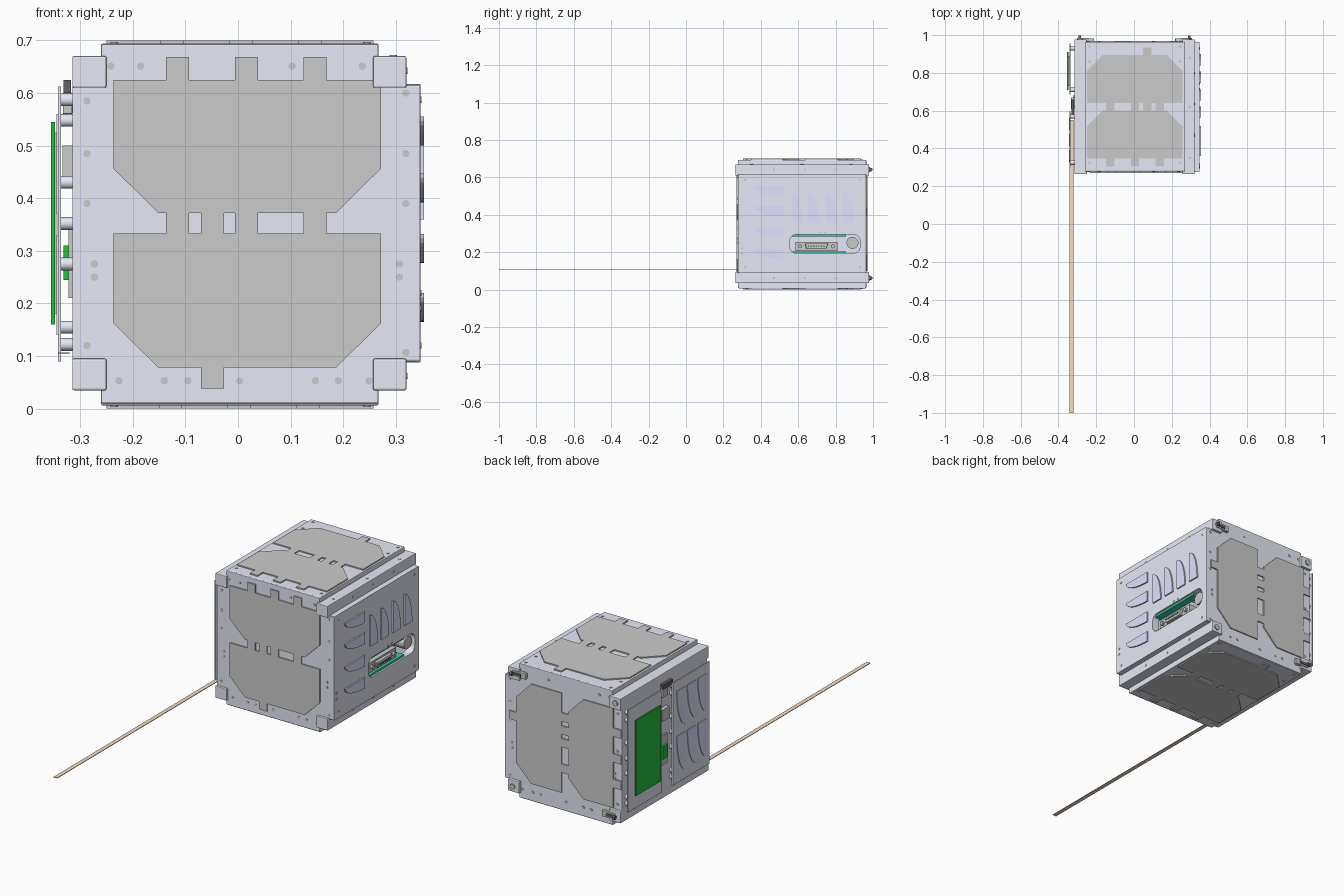
import bpy, bmesh, math
from mathutils import Vector, Matrix

if "Cube" in bpy.data.objects:
    bpy.data.objects.remove(bpy.data.objects["Cube"])

X, Y, Z = Vector((1, 0, 0)), Vector((0, 1, 0)), Vector((0, 0, 1))

def material(name, rgb):
    m = bpy.data.materials.new(name)
    m.diffuse_color = (*rgb, 1)
    m.use_nodes = True
    m.node_tree.nodes["Principled BSDF"].inputs["Base Color"].default_value = m.diffuse_color
    return m

ALLOY = material("alloy", (0.79, 0.82, 0.93))
VIOLET = material("violet", (0.75, 0.75, 1.0))
GREEN = material("board_green", (0.02, 0.52, 0.05))
TEAL = material("board_teal", (0.05, 0.6, 0.4))
COPPER = material("copper", (0.92, 0.72, 0.54))
BLACK = material("black", (0.12, 0.12, 0.13))

def finish(name, bm, mat=None, bevel=0, smooth=False):
    bmesh.ops.recalc_face_normals(bm, faces=bm.faces)
    me = bpy.data.meshes.new(name)
    bm.to_mesh(me)
    bm.free()
    ob = bpy.data.objects.new(name, me)
    bpy.context.collection.objects.link(ob)
    if mat:
        me.materials.append(mat)
    if bevel:
        b = ob.modifiers.new("edge", 'BEVEL')
        b.width, b.segments = bevel, 2
    if smooth:
        bpy.context.view_layer.objects.active = ob
        bpy.ops.object.select_all(action='DESELECT')
        ob.select_set(True)
        bpy.ops.object.shade_smooth_by_angle(angle=math.radians(35))
    return ob

def box(name, x, y, z, mat=None, bevel=0):
    bm = bmesh.new()
    size = [b - a for a, b in (x, y, z)]
    mid = [(a + b) / 2 for a, b in (x, y, z)]
    bmesh.ops.create_cube(bm, size=1, matrix=Matrix.Translation(mid) @ Matrix.Diagonal((*size, 1)))
    return finish(name, bm, mat, bevel)

def prism(name, loops, org, u, v, n, depth, mat=None, bevel=0):
    """Extrude flat outlines, drawn on axes u and v, along n."""
    bm = bmesh.new()
    org = Vector(org)
    for loop in loops:
        f = bm.faces.new([bm.verts.new(org + u * a + v * b) for a, b in loop])
        ext = bmesh.ops.extrude_face_region(bm, geom=[f], use_keep_orig=True)
        bmesh.ops.translate(bm, vec=n * depth, verts=[e for e in ext["geom"] if isinstance(e, bmesh.types.BMVert)])
    return finish(name, bm, mat, bevel)

def rods(name, centres, axis, r, length, mat=None, sides=20):
    """Cylinders starting at each centre and running along axis."""
    bm = bmesh.new()
    rot = axis.to_track_quat('Z', 'Y').to_matrix().to_4x4()
    for c in centres:
        bmesh.ops.create_cone(bm, cap_ends=True, segments=sides, radius1=r, radius2=r, depth=length,
                              matrix=Matrix.Translation(Vector(c) + axis * length / 2) @ rot)
    return finish(name, bm, mat, smooth=True)

def rect(a, b, c, d):
    return [(a, c), (b, c), (b, d), (a, d)]

def rounded(a, b, c, d, r, steps=6):
    pts = []
    for i, (cx, cy) in enumerate([(b - r, d - r), (a + r, d - r), (a + r, c + r), (b - r, c + r)]):
        for k in range(steps + 1):
            t = math.pi / 2 * (i + k / steps)
            pts.append((cx + r * math.cos(t), cy + r * math.sin(t)))
    return pts

def sail(corner, du, dv, steps=10):
    """Quarter ellipse with its square corner at the given point."""
    arc = [(corner[0] + du * math.cos(math.pi / 2 * k / steps),
            corner[1] + dv * math.sin(math.pi / 2 * k / steps)) for k in range(steps + 1)]
    return [corner] + arc

# corner rails along y
for i, x in enumerate([(-0.315, -0.25), (0.257, 0.32)]):
    for j, z in enumerate([(0.035, 0.095), (0.61, 0.67)]):
        box(f"rail_{i}{j}", x, (0.265, 0.978), z, ALLOY, 0.003)
        cx, cz = (-0.287, 0.293)[i], (0.062, 0.642)[j]
        if i == j == 0 or i == j == 1:
            # deployment switch on two opposite rear corners
            s = 1 if i else -1
            box(f"switch_body_{i}", sorted((cx, cx - 0.075 * s)), (0.966, 0.982), (cz - 0.015, cz + 0.015), None, 0.002)
            box(f"switch_lever_{i}", sorted((cx, cx - 0.05 * s)), (0.982, 0.986), (cz - 0.007, cz + 0.007), BLACK)
            rods(f"switch_roller_{i}", [(cx - 0.006, 0.988, cz)], X, 0.010, 0.012, BLACK)
        else:
            rods(f"rail_foot_{j}", [(cx, 0.978, cz)], Y, 0.014, 0.006)

# front and back cross-shaped plates
CROSS = [(-0.315, 0.09), (-0.26, 0.09), (-0.26, 0.01), (0.267, 0.01), (0.267, 0.09), (0.347, 0.09),
         (0.347, 0.615), (0.267, 0.615), (0.267, 0.693), (-0.26, 0.693), (-0.26, 0.615), (-0.315, 0.615)]
prism("front_plate", [CROSS], (0, 0.277, 0), X, Z, Y, 0.022, ALLOY, 0.003)
prism("back_plate", [CROSS], (0, 0.942, 0), X, Z, Y, 0.022, ALLOY, 0.003)

# top and bottom plates, left wall
box("top_plate", (-0.26, 0.267), (0.283, 0.96), (0.66, 0.694), ALLOY, 0.003)
box("bottom_plate", (-0.26, 0.267), (0.283, 0.96), (0.006, 0.04), ALLOY, 0.003)
box("left_wall", (-0.315, -0.295), (0.29, 0.955), (0.09, 0.615), ALLOY)

# right panel with its access slot
panel = box("right_panel", (0.31, 0.347), (0.283, 0.96), (0.088, 0.617), ALLOY)
cutter = prism("slot_cutter", [rounded(0.555, 0.93, 0.195, 0.295, 0.035)], (0.25, 0, 0), Y, Z, X, 0.2)
cutter.hide_render = True
cutter.hide_viewport = True
cut = panel.modifiers.new("slot", 'BOOLEAN')
cut.operation, cut.object = 'DIFFERENCE', cutter

# solar cell pair: two clipped rectangles, contact tabs and bridges
def clipped(top, bot):
    return [(-0.254, top), (-0.254, bot + 0.084), (-0.169, bot), (0.169, bot), (0.254, bot + 0.084), (0.254, top)]

CELLS = [clipped(0.272, 0.019), clipped(-0.020, -0.275)]
for c in (-0.1325, -0.0015, 0.129):
    CELLS += [rect(c - 0.022, c + 0.022, 0.272, 0.315), rect(c - 0.022, c + 0.022, -0.020, 0.019)]
CELLS += [rect(-0.0875, -0.0445, -0.020, 0.019), rect(-0.0875, -0.0445, -0.315, -0.275)]
for name, org, v, n in [("front", (0.0175, 0.277, 0.353), Z, -Y), ("back", (0.004, 0.964, 0.353), -X, Y),
                        ("top", (0.004, 0.62, 0.694), -Y, Z), ("bottom", (0.004, 0.62, 0.006), -Y, -Z)]:
    prism(name + "_solar_cells", CELLS, org, v.cross(n), v, n, 0.006)

# sail-shaped spring fins on the right panel
fins = [sail((0.52, z), -0.16, -0.055) for z in (0.555, 0.447, 0.332, 0.22)]
fins += [sail((y, 0.36), 0.06, 0.16) for y in (0.563, 0.653, 0.747, 0.84)]
prism("right_fins", fins, (0.345, 0, 0), Y, Z, X, 0.009, VIOLET)

# connector board behind the slot
box("slot_board", (0.08, 0.338), (0.555, 0.855), (0.193, 0.205), TEAL)
box("slot_board_top", (0.30, 0.338), (0.555, 0.855), (0.284, 0.296), TEAL)
box("connector_body", (0.20, 0.325), (0.585, 0.81), (0.206, 0.256))
prism("connector_shell", [[(0.635, 0.247), (0.645, 0.217), (0.75, 0.217), (0.76, 0.247)]],
      (0.32, 0, 0), Y, Z, X, 0.02, None, 0.004)
rods("connector_pins", [(0.34, 0.655 + 0.014 * k, 0.232) for k in range(7)], X, 0.004, 0.004, BLACK, 10)
rods("connector_posts", [(0.32, y, 0.232) for y in (0.61, 0.785)], X, 0.011, 0.018, None, 6)
rods("slot_barrel", [(0.12, 0.89, 0.25)], X, 0.032, 0.215)

# left outer plates on standoffs
box("left_rear_plate", (-0.342, -0.336), (0.685, 0.955), (0.09, 0.612), ALLOY)
box("left_front_plate", (-0.342, -0.336), (0.30, 0.595), (0.09, 0.612), ALLOY)
box("left_rear_board", (-0.355, -0.348), (0.71, 0.91), (0.16, 0.545), GREEN)
box("left_board_spacer", (-0.348, -0.342), (0.73, 0.89), (0.18, 0.525))
rods("left_standoffs", [(-0.337, y, z) for y in (0.325, 0.57, 0.71, 0.93)
                        for z in (0.122, 0.155, 0.275, 0.352, 0.43, 0.548, 0.587)], X, 0.012, 0.025, ALLOY)
left_fins = [sail((0.325 + 0.085 * k, z), 0.07, -0.19) for k in range(3) for z in (0.56, 0.33)]
prism("left_fins", left_fins, (-0.341, 0, 0), Y, Z, -X, 0.004, VIOLET)

# small parts in the gap between the left plates
box("gap_switch", (-0.333, -0.315), (0.62, 0.66), (0.56, 0.60), None, 0.002)
box("gap_switch_button", (-0.332, -0.317), (0.58, 0.66), (0.60, 0.625), BLACK)
box("gap_bracket", (-0.334, -0.315), (0.61, 0.67), (0.44, 0.50))
box("gap_holder", (-0.322, -0.315), (0.61, 0.68), (0.21, 0.36))
box("gap_board", (-0.332, -0.322), (0.62, 0.66), (0.245, 0.31), GREEN)

# tape antenna
box("tape_antenna", (-0.341, -0.320), (-1.0, 0.55), (0.104, 0.107), COPPER)

# screws
face = [(-0.287, z) for z in (0.12, 0.39, 0.485, 0.585)] + [(0.319, z) for z in (0.107, 0.39, 0.485, 0.60)]
face += [(x, z) for x in (-0.273, 0.307) for z in (0.25, 0.275)]
face += [(x, 0.651) for x in (-0.242, -0.185, 0.103, 0.236)]
face += [(x, 0.053) for x in (-0.226, -0.14, -0.095, 0.003, 0.147, 0.191, 0.249)]
rods("front_screws", [(x, 0.275, z) for x, z in face], Y, 0.007, 0.004)
rods("back_screws", [(x, 0.962, z) for x, z in face], Y, 0.007, 0.004)
for name, z in (("top", 0.6925), ("bottom", 0.0035)):
    rods(name + "_screws", [(x, y, z) for x in (-0.235, 0.245) for y in (0.325, 0.86, 0.94)], Z, 0.007, 0.004)
side = [(y, z) for y in (0.315, 0.93) for z in (0.12, 0.587)] + [(0.715, 0.305), (0.745, 0.305), (0.30, 0.19), (0.30, 0.22)]
rods("right_screws", [(0.345, y, z) for y, z in side], X, 0.006, 0.004)
rods("rail_screws", [(0.318, y, z) for y in (0.47, 0.635, 0.80) for z in (0.062, 0.642)], X, 0.006, 0.004)
rods("rail_top_screws", [(0.295, y, 0.668) for y in (0.35, 0.62, 0.88)], Z, 0.007, 0.004)
